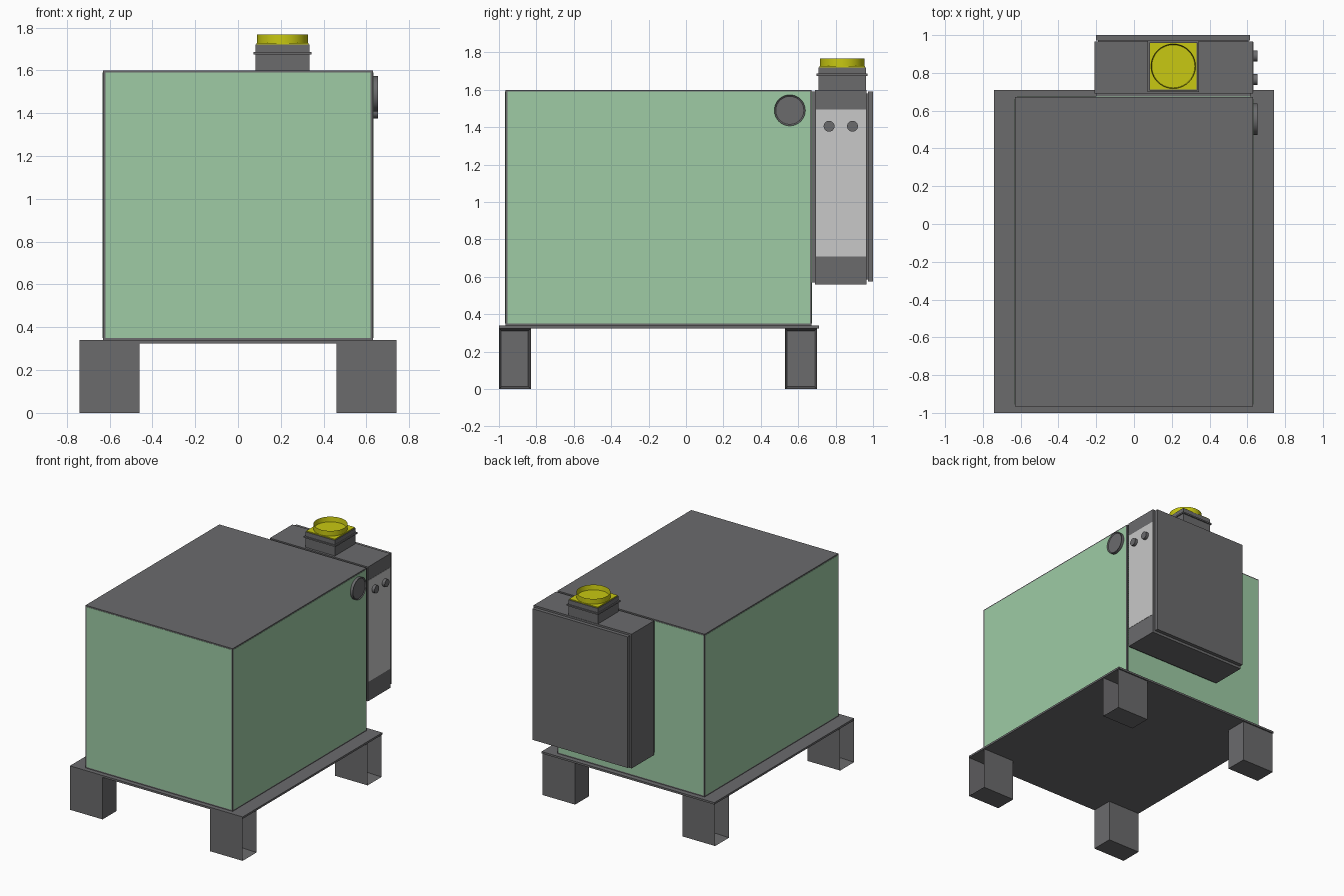
import bpy, bmesh
from mathutils import Matrix, Vector

cube = bpy.data.objects.get("Cube")
if cube:
    bpy.data.objects.remove(cube, do_unlink=True)


def material(name, r, g, b):
    m = bpy.data.materials.new(name)
    m.use_nodes = True
    m.diffuse_color = (r, g, b, 1)
    m.node_tree.nodes["Principled BSDF"].inputs["Base Color"].default_value = (r, g, b, 1)
    return m


GREY = material("dark grey", 0.147, 0.146, 0.152)
GREEN = material("pale green", 0.342, 0.597, 0.376)
LIGHT = material("light grey", 0.578, 0.578, 0.578)
YELLOW = material("yellow", 0.58, 0.58, 0.006)


def finish(name, bm, mat):
    bmesh.ops.recalc_face_normals(bm, faces=bm.faces)
    mesh = bpy.data.meshes.new(name)
    bm.to_mesh(mesh)
    bm.free()
    mesh.materials.append(mat)
    ob = bpy.data.objects.new(name, mesh)
    bpy.context.collection.objects.link(ob)
    return ob


def box_mesh(x, y, z):
    bm = bmesh.new()
    bmesh.ops.create_cube(bm, size=1)
    for v in bm.verts:
        v.co = Vector([lo + (c + 0.5) * (hi - lo) for c, (lo, hi) in zip(v.co, (x, y, z))])
    return bm


def box(name, x, y, z, mat=GREY):
    return finish(name, box_mesh(x, y, z), mat)


def recess(bm, direction, wall, depth):
    """Sink a pocket into the face that looks along direction."""
    bm.normal_update()
    d = Vector(direction)
    face = max(bm.faces, key=lambda f: f.normal.dot(d))
    bmesh.ops.inset_region(bm, faces=[face], thickness=wall, use_even_offset=True)
    for v in face.verts:
        v.co -= d * depth


def dial(name, centre, radius, length, axis, mat=GREY, wall=0, depth=0):
    """Cylinder starting at centre and running along axis, optionally hollowed."""
    d = Vector(axis)
    turn = d.to_track_quat('Z', 'Y').to_matrix().to_4x4()
    bm = bmesh.new()
    bmesh.ops.create_cone(bm, cap_ends=True, segments=40, radius1=radius, radius2=radius,
                          depth=length,
                          matrix=Matrix.Translation(Vector(centre) + d * length / 2) @ turn)
    if wall:
        recess(bm, axis, wall, depth)
    ob = finish(name, bm, mat)
    bpy.ops.object.select_all(action='DESELECT')
    ob.select_set(True)
    bpy.context.view_layer.objects.active = ob
    bpy.ops.object.shade_smooth_by_angle()
    return ob


# Base plate and four box-section feet, open on the outer side
box("base_plate", (-0.74, 0.74), (-1, 0.71), (0.325, 0.34))
for side, s in (("left", 1), ("right", -1)):
    for end, y in (("front", (-1, -0.83)), ("back", (0.53, 0.70))):
        bm = box_mesh(sorted((s * 0.46, s * 0.74)), y, (0, 0.325))
        recess(bm, (s, 0, 0), 0.014, 0.27)
        finish(f"{end}_{side}_foot", bm, GREY)

# Cabinet frame with green wall panels
X, Y0, Y1, Z0, Z1 = 0.63, -0.965, 0.672, 0.34, 1.6
E, T = 0.01, 0.002
box("cabinet_frame", (-X, X), (Y0, Y1), (Z0, Z1))
high = (Z0 + E, Z1 - E)
for name, y in (("front_panel", Y0), ("back_panel", Y1)):
    box(name, (-X + E, X - E), (y - T, y + T), high, GREEN)
for name, x in (("left_panel", X), ("right_panel", -X)):
    box(name, (x - T, x + T), (Y0 + E, Y1 - E), high, GREEN)

# Control box on the back, with seal, door and side plate
box("control_box_seal", (-0.2, 0.62), (0.672, 0.69), (0.57, 1.59))
box("control_box", (-0.21, 0.63), (0.69, 0.965), (0.56, 1.6))
box("door_gap", (-0.19, 0.605), (0.965, 0.972), (0.585, 1.58))
box("control_box_door", (-0.2, 0.615), (0.972, 1.0), (0.575, 1.59))
box("control_plate", (0.629, 0.632), (0.695, 0.963), (0.71, 1.495), LIGHT)
for i, y in enumerate((0.765, 0.89)):
    dial(f"control_knob_{i + 1}", (0.63, y, 1.405), 0.029, 0.024, (1, 0, 0))

# Round gauge on the left wall
dial("gauge", (0.63, 0.555, 1.49), 0.083, 0.024, (1, 0, 0), GREY, 0.008, 0.006)

# Exhaust neck with flange and yellow collar
CX, CY = 0.208, 0.835


def square(name, half, z, mat=GREY):
    return box(name, (CX - half, CX + half), (CY - half, CY + half), z, mat)


square("exhaust_neck", 0.127, (1.6, 1.72))
square("exhaust_flange", 0.136, (1.675, 1.686))
square("collar_plate", 0.122, (1.72, 1.727), YELLOW)
dial("exhaust_collar", (CX, CY, 1.725), 0.119, 0.042, (0, 0, 1), YELLOW, 0.005, 0.038)
